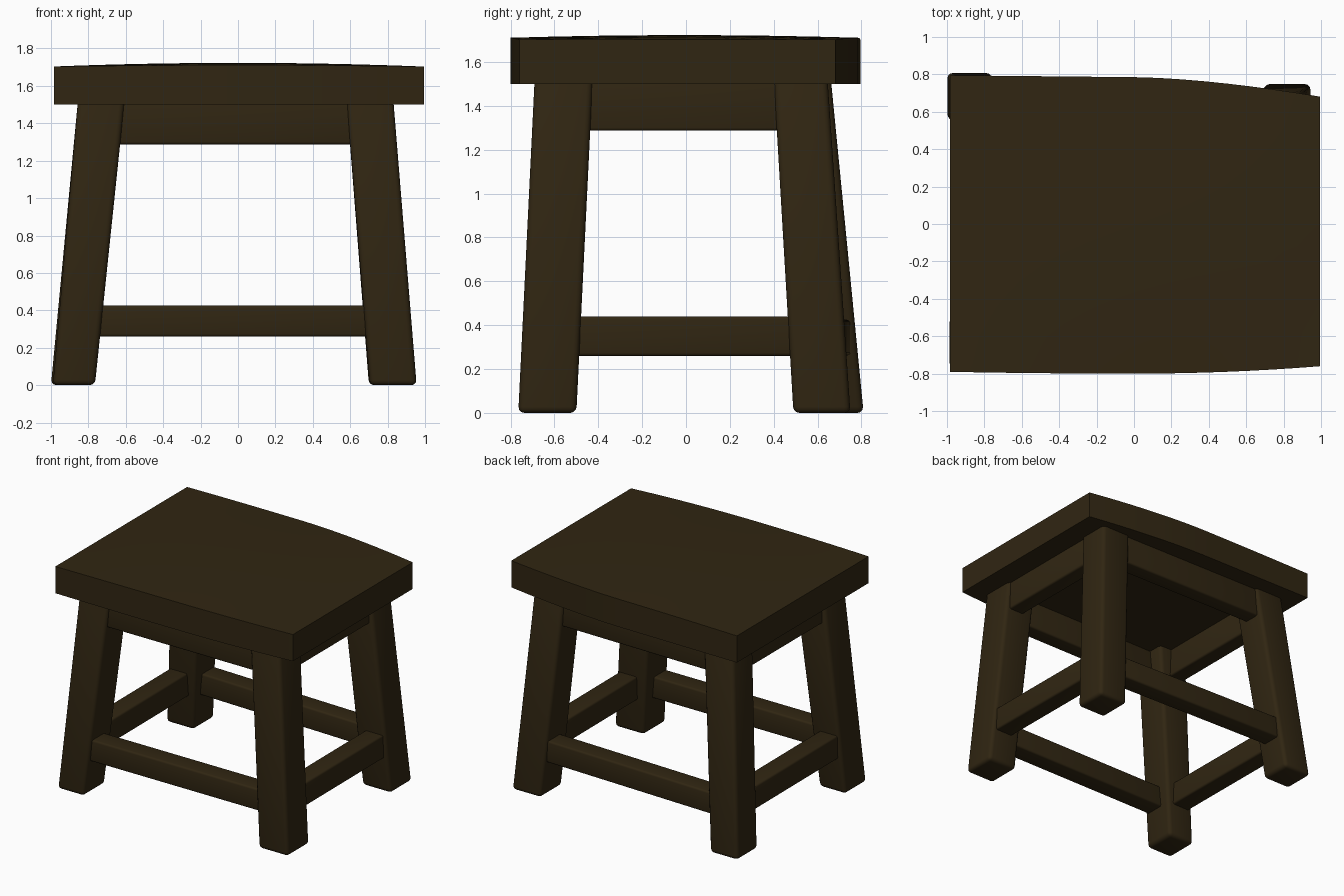
import bpy, bmesh

if "Cube" in bpy.data.objects:
    bpy.data.objects.remove(bpy.data.objects["Cube"])

wood = bpy.data.materials.new("dark brown wood")
wood.diffuse_color = (0.03, 0.019, 0.006, 1)
wood.use_nodes = True
wood.node_tree.nodes["Principled BSDF"].inputs["Base Color"].default_value = wood.diffuse_color


def finish(bm, name, width, weighted=False):
    """Turn a bmesh into an object with softly rounded edges."""
    bmesh.ops.recalc_face_normals(bm, faces=bm.faces)
    me = bpy.data.meshes.new(name)
    bm.to_mesh(me)
    bm.free()
    me.materials.append(wood)
    ob = bpy.data.objects.new(name, me)
    bpy.context.collection.objects.link(ob)
    bev = ob.modifiers.new("rounded edges", 'BEVEL')
    bev.width = width
    bev.segments = 3
    bev.limit_method = 'WEIGHT' if weighted else 'ANGLE'
    bpy.ops.object.select_all(action='DESELECT')
    ob.select_set(True)
    bpy.context.view_layer.objects.active = ob
    bpy.ops.object.modifier_apply(modifier=bev.name)
    bpy.ops.object.shade_smooth_by_angle(angle=0.7)
    return ob


def loft(name, quad_a, quad_b, width):
    """Six-sided bar between two four-point ends."""
    bm = bmesh.new()
    a = [bm.verts.new(p) for p in quad_a]
    b = [bm.verts.new(p) for p in quad_b]
    bm.faces.new(a)
    bm.faces.new(b)
    for i in range(4):
        j = (i + 1) % 4
        bm.faces.new((a[i], a[j], b[j], b[i]))
    return finish(bm, name, width)


# Seat: two stacked boards sharing an uneven outline and a slightly domed top
X0, X1, NX, NY = -0.985, 0.995, 16, 8


def front_y(x):
    return -0.80 + (0.04 * x * x if x > 0 else 0.01 * x * x)


def back_y(x):
    return 0.785 - 0.105 * x ** 1.6 if x > 0 else 0.785 - 0.01 * x


def board(name, z0, z1, dome, outer_is_top):
    bm = bmesh.new()
    layers = []
    for z, d in ((z0, 0), (z1, dome)):
        rows = []
        for i in range(NX + 1):
            x = X0 + (X1 - X0) * i / NX
            row = []
            for j in range(NY + 1):
                t = j / NY
                y = front_y(x) * (1 - t) + back_y(x) * t
                lift = d * (1 - x * x) * (1 - 0.6 * (2 * t - 1) ** 2)
                row.append(bm.verts.new((x, y, z + lift)))
            rows.append(row)
        layers.append(rows)
    for rows in layers:
        for i in range(NX):
            for j in range(NY):
                bm.faces.new((rows[i][j], rows[i + 1][j], rows[i + 1][j + 1], rows[i][j + 1]))
    rim = [(i, 0) for i in range(NX)] + [(NX, j) for j in range(NY)]
    rim += [(i, NY) for i in range(NX, 0, -1)] + [(0, j) for j in range(NY, 0, -1)]
    lo, hi = layers
    for (i, j), (k, l) in zip(rim, rim[1:] + rim[:1]):
        bm.faces.new((lo[i][j], lo[k][l], hi[k][l], hi[i][j]))
    # Wide rounding outside, narrow rounding at the seam
    weight = bm.edges.layers.float.new("bevel_weight_edge")
    mid = (z0 + z1) / 2
    for e in bm.edges:
        if e.calc_face_angle(0) > 0.7:
            v, w = e.verts
            upright = (v.co.z > mid) != (w.co.z > mid)
            outer = (v.co.z > mid) == outer_is_top
            e[weight] = 1.0 if upright or outer else 0.25
    return finish(bm, name, 0.03, True)


board("seat_lower_board", 1.50, 1.607, 0, False)
board("seat_upper_board", 1.605, 1.703, 0.02, True)

# Legs: footprint (x0, x1, y0, y1) at the floor and under the seat
TOP = 1.53
legs = {
    "front_left": ((-0.99, -0.765, -0.765, -0.505), (-0.855, -0.605, -0.69, -0.425)),
    "front_right": ((0.705, 0.955, -0.765, -0.50), (0.58, 0.83, -0.69, -0.425)),
    "back_left": ((-1.0, -0.765, 0.56, 0.81), (-0.855, -0.605, 0.41, 0.66)),
    "back_right": ((0.70, 0.945, 0.49, 0.75), (0.58, 0.83, 0.40, 0.645)),
}


def corners(r, z):
    x0, x1, y0, y1 = r
    return [(x0, y0, z), (x1, y0, z), (x1, y1, z), (x0, y1, z)]


for key, (foot, head) in legs.items():
    loft(key + "_leg", corners(foot, 0), corners(head, TOP), 0.028)


# Rails: bars from leg to leg, set just behind the outer leg faces
def rail(name, leg_a, leg_b, side, z0, z1, depth):
    along_x = side in ("front", "back")
    sign = 1 if side in ("back", "right") else -1
    ends = []
    for key in (leg_a, leg_b):
        t = (z0 + z1) / 2 / TOP
        r = [f + (h - f) * t for f, h in zip(*legs[key])]
        lo, hi = (r[2:] if along_x else r[:2])
        middle = sum(r[:2]) / 2 if along_x else sum(r[2:]) / 2
        outer = (hi if sign > 0 else lo) - sign * 0.025
        inner = outer - sign * depth
        quad = []
        for d, z in ((outer, z0), (inner, z0), (inner, z1), (outer, z1)):
            quad.append((middle, d, z) if along_x else (d, middle, z))
        ends.append(quad)
    loft(name, ends[0], ends[1], 0.014)


for side, a, b, top in (("front", "front_left", "front_right", 0.425),
                        ("back", "back_left", "back_right", 0.425),
                        ("left", "front_left", "back_left", 0.44),
                        ("right", "front_right", "back_right", 0.44)):
    rail(side + "_apron", a, b, side, 1.287, 1.52, 0.13)
    rail(side + "_stretcher", a, b, side, 0.26, top, 0.15)
